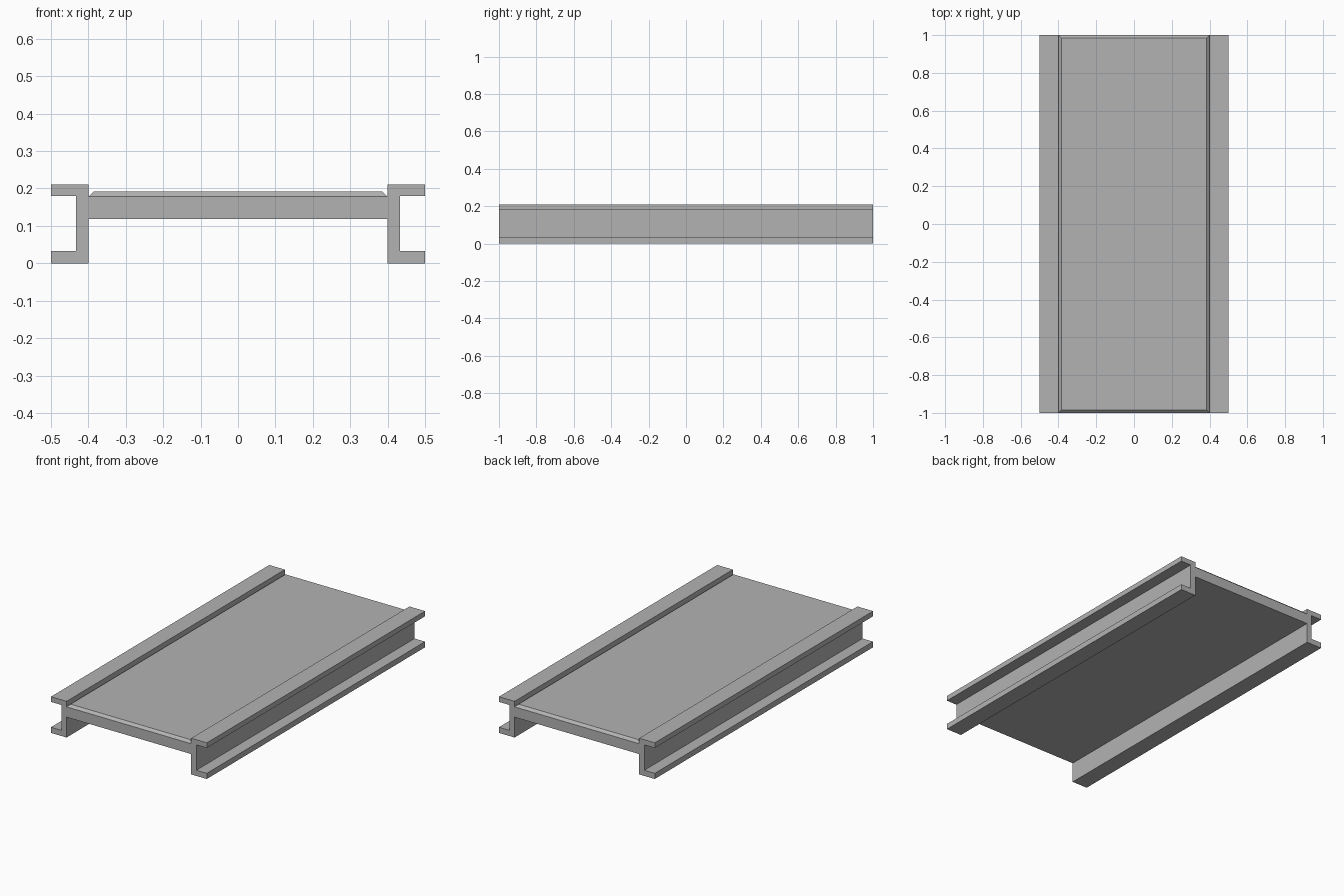
import bpy
import bmesh

cube = bpy.data.objects.get("Cube")
if cube:
    bpy.data.objects.remove(cube, do_unlink=True)

HALF_LENGTH = 1.0
INNER, OUTER, WEB = 0.40, 0.50, 0.433
HEIGHT, LIP_LOW, LIP_HIGH = 0.21, 0.033, 0.18

grey = bpy.data.materials.new("plain_grey")
grey.use_nodes = True
color = (0.45, 0.45, 0.45, 1)
grey.diffuse_color = color
grey.node_tree.nodes["Principled BSDF"].inputs["Base Color"].default_value = color


def finish(name, bm):
    bmesh.ops.recalc_face_normals(bm, faces=bm.faces)
    mesh = bpy.data.meshes.new(name)
    bm.to_mesh(mesh)
    bm.free()
    mesh.materials.append(grey)
    obj = bpy.data.objects.new(name, mesh)
    bpy.context.collection.objects.link(obj)
    return obj


# Side rails: C-shaped channels opening outward, extruded along the length
def rail(name, side):
    profile = [(INNER, 0), (OUTER, 0), (OUTER, LIP_LOW), (WEB, LIP_LOW),
               (WEB, LIP_HIGH), (OUTER, LIP_HIGH), (OUTER, HEIGHT), (INNER, HEIGHT)]
    bm = bmesh.new()
    face = bm.faces.new([bm.verts.new((side * x, -HALF_LENGTH, z)) for x, z in profile])
    result = bmesh.ops.extrude_face_region(bm, geom=[face], use_keep_orig=True)
    verts = [v for v in result["geom"] if isinstance(v, bmesh.types.BMVert)]
    bmesh.ops.translate(bm, verts=verts, vec=(0, 2 * HALF_LENGTH, 0))
    finish(name, bm)


rail("left_rail", 1)
rail("right_rail", -1)


# Deck: a slab between the rails with a chamfered top rim
def deck(bottom, shoulder, top, inset):
    bm = bmesh.new()
    rings = []
    for z, d in ((bottom, 0), (shoulder, 0), (top, inset)):
        x, y = INNER - d, HALF_LENGTH - d
        rings.append([bm.verts.new((sx * x, sy * y, z))
                      for sx, sy in ((-1, -1), (1, -1), (1, 1), (-1, 1))])
    for low, high in zip(rings, rings[1:]):
        for i in range(4):
            j = (i + 1) % 4
            bm.faces.new((low[i], low[j], high[j], high[i]))
    bm.faces.new(rings[0])
    bm.faces.new(rings[-1])
    finish("deck", bm)


deck(0.118, 0.178, 0.192, 0.015)
